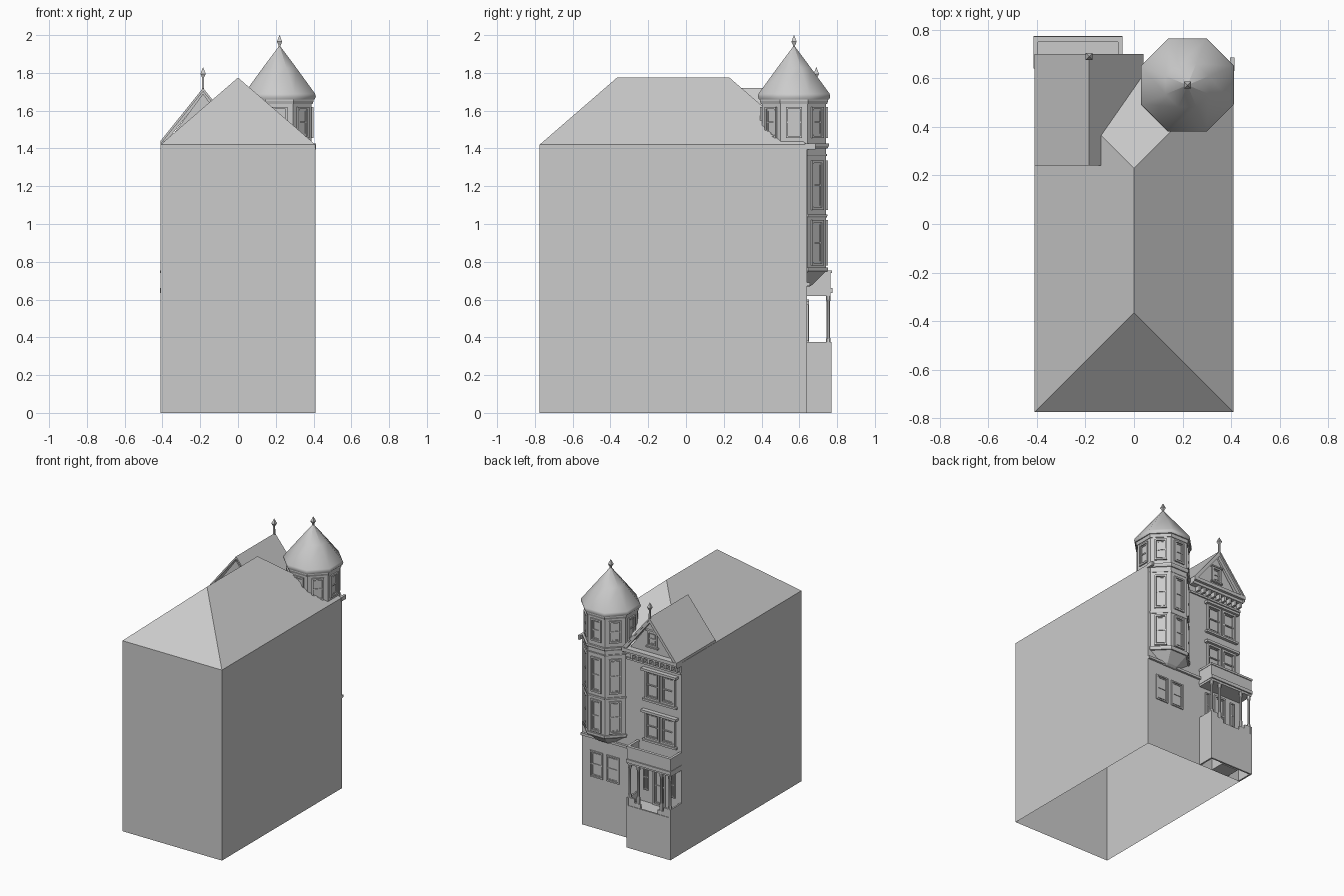
import bpy, bmesh
from math import cos, pi, radians
from mathutils import Matrix, Vector

cube = bpy.data.objects.get("Cube")
if cube:
    bpy.data.objects.remove(cube, do_unlink=True)

grey = bpy.data.materials.new("warm_grey")
grey.use_nodes = True
tone = (0.6, 0.6, 0.6, 1)
grey.diffuse_color = tone
grey.node_tree.nodes["Principled BSDF"].inputs["Base Color"].default_value = tone


def finish(name, bm, smooth=None):
    bmesh.ops.recalc_face_normals(bm, faces=bm.faces)
    me = bpy.data.meshes.new(name)
    bm.to_mesh(me)
    bm.free()
    me.materials.append(grey)
    if smooth:
        me.polygons.foreach_set("use_smooth", [True] * len(me.polygons))
        me.set_sharp_from_angle(angle=radians(smooth))
    ob = bpy.data.objects.new(name, me)
    bpy.context.collection.objects.link(ob)
    return ob


def add_box(bm, x, y, z, frame=Matrix()):
    size = [b - a for a, b in (x, y, z)]
    mid = [(a + b) / 2 for a, b in (x, y, z)]
    m = frame @ Matrix.Translation(mid) @ Matrix.Diagonal((*size, 1))
    return bmesh.ops.create_cube(bm, size=1, matrix=m)["verts"]


def boxes(name, *items):
    bm = bmesh.new()
    for item in items:
        add_box(bm, *item)
    return finish(name, bm)


def prism(name, pts, y0, y1):
    """Extrude an x-z outline along y."""
    bm = bmesh.new()
    face = bm.faces.new([bm.verts.new((x, y0, z)) for x, z in pts])
    ext = bmesh.ops.extrude_face_region(bm, geom=[face])["geom"]
    bmesh.ops.translate(bm, vec=(0, y1 - y0, 0),
                        verts=[g for g in ext if isinstance(g, bmesh.types.BMVert)])
    bm.faces.ensure_lookup_table()
    if face.is_valid and len(face.link_loops if hasattr(face, "link_loops") else face.loops) == 0:
        bm.faces.remove(face)
    return finish(name, bm)


def lathe(name, profile, centre, sides=8, smooth=None):
    """Stack flat-sided rings; radii are measured to the flats."""
    bm = bmesh.new()
    rings = []
    for r, z in profile:
        r = max(r, 0.0005) / cos(pi / sides)
        rings.append([bm.verts.new(Vector((*centre, z)) + Matrix.Rotation(
            2 * pi * (k + 0.5) / sides, 3, 'Z') @ Vector((r, 0, 0))) for k in range(sides)])
    for lo, hi in zip(rings, rings[1:]):
        for k in range(sides):
            n = (k + 1) % sides
            bm.faces.new((lo[k], lo[n], hi[n], hi[k]))
    bm.faces.new(rings[0])
    bm.faces.new(rings[-1])
    return finish(name, bm, smooth)


def wall_frame(x, y, angle=0):
    return Matrix.Translation((x, y, 0)) @ Matrix.Rotation(radians(angle), 4, 'Z')


def add_window(bm, frame, u0, u1, z0, z1, t=0.012, d=0.01):
    """Casing, meeting rail and inner sash around a pane; local +y points outward."""
    def ring(a, b, c, e, w, depth):
        for u in ((a, a + w), (b - w, b)):
            add_box(bm, u, (-0.004, depth), (c, e), frame)
        for z in ((c, c + w), (e - w, e)):
            add_box(bm, (a + w, b - w), (-0.004, depth), z, frame)
    ring(u0, u1, z0, z1, t, d)
    g = t + 0.006
    ring(u0 + g, u1 - g, z0 + g, z1 - g, t * 0.4, d * 0.5)
    mid = (z0 + z1) / 2
    add_box(bm, (u0 + t, u1 - t), (-0.004, d * 0.6), (mid - 0.004, mid + 0.004), frame)


W, BACK, FRONT, EAVE, RIDGE = 0.41, 0.64, -0.775, 1.42, 1.775

# House shell: open underneath, hipped roof on top
bm = bmesh.new()
rings = [[bm.verts.new((x, y, z)) for x, y in
          ((-W, FRONT), (W, FRONT), (W, BACK), (-W, BACK))] for z in (0, EAVE)]
for k in range(4):
    n = (k + 1) % 4
    bm.faces.new((rings[0][k], rings[0][n], rings[1][n], rings[1][k]))
finish("house_walls", bm)

bm = bmesh.new()
a, b, c, d = [bm.verts.new((x, y, EAVE)) for x, y in
              ((-W, FRONT), (W, FRONT), (W, BACK), (-W, BACK))]
e, f = bm.verts.new((0, -0.365, RIDGE)), bm.verts.new((0, 0.23, RIDGE))
for loop in ((a, b, e), (b, c, f, e), (c, d, f), (d, a, e, f)):
    bm.faces.new(loop)
finish("hipped_roof", bm)

# Corner tower with corbelled foot, trim bands and octagonal cap
TOWER, AP = (0.22, 0.572), 0.17
lathe("tower_body", [(0.085, 0.67), (0.1, 0.68), (AP, 0.75), (AP, 1.66)], TOWER)
for name, z0, z1, out in (("foot", 0.745, 0.77, 0.01), ("floor", 1.035, 1.05, 0.006),
                          ("cornice", 1.4, 1.425, 0.014), ("cornice_lower", 1.36, 1.37, 0.005),
                          ("crown", 1.635, 1.665, 0.01)):
    lathe(f"tower_{name}_band", [(AP + out * 0.5, z0), (AP + out, (z0 + z1) / 2),
                                 (AP + out, z1)], TOWER)
lathe("tower_roof", [(AP, 1.655), (0.186, 1.66), (0.192, 1.675), (0.188, 1.69),
                     (0.09, 1.825), (0.0, 1.945)], TOWER, smooth=50)

bm = bmesh.new()
for k in range(8):
    m = Matrix.Translation((*TOWER, 0)) @ Matrix.Rotation(k * pi / 4, 4, 'Z') \
        @ Matrix.Translation((0, AP, 0))
    add_window(bm, m, -0.043, 0.043, 1.455, 1.62)
    if k in (0, 1, 7):
        for z0, z1 in ((0.78, 1.02), (1.075, 1.335)):
            add_window(bm, m, -0.043, 0.043, z0, z1)
finish("tower_windows", bm)

# Spire finials
for name, centre, z, base in (("tower", TOWER, 1.945, 1.92), ("gable", (-0.185, 0.69), 1.775, 1.7)):
    lathe(name + "_finial", [(0.006, base), (0.005, z), (0.014, z + 0.02),
                             (0.0, z + 0.055)], centre, 4)

# Cross gable: infill, overhanging roof and pediment trim
GX, GZ, HALF, LOW = -0.185, 1.72, 0.225, 1.44
prism("gable_infill", [(GX - HALF + 0.02, EAVE - 0.01), (GX + HALF - 0.02, EAVE - 0.01),
                       (GX, GZ - 0.03)], 0.24, 0.655)


def chevron(drop):
    return [(GX - HALF, LOW), (GX, GZ), (GX + HALF, LOW),
            (GX + HALF, LOW - drop), (GX, GZ - drop), (GX - HALF, LOW - drop)]


prism("gable_roof", chevron(0.018), 0.24, 0.70)
prism("gable_rake_trim", chevron(0.04), 0.67, 0.695)
gable_span = (GX - HALF, GX + HALF)
boxes("gable_cornice", (gable_span, (0.63, 0.70), (1.415, 1.44)),
      (gable_span, (0.63, 0.68), (1.395, 1.415)),
      (gable_span, (0.63, 0.65), (1.335, 1.35)))
boxes("cornice_brackets", *[((x, x + 0.016), (0.63, 0.675), (1.36, 1.396))
                            for x in [GX - 0.215 + 0.046 * i for i in range(9)]])
boxes("cornice_end", ((0.395, 0.413), (0.63, 0.685), (1.395, 1.425)))
bm = bmesh.new()
add_window(bm, wall_frame(GX, 0.655), -0.04, 0.04, 1.49, 1.60)
add_box(bm, (GX - 0.05, GX + 0.05), (0.65, 0.672), (1.48, 1.49))
add_box(bm, (GX - 0.05, GX + 0.05), (0.65, 0.672), (1.60, 1.61))
finish("gable_window", bm)

# Paired sash windows with hood and sill, plus street-level windows
bm = bmesh.new()
for z0, z1 in ((0.785, 0.985), (1.085, 1.295)):
    for u0, u1 in ((-0.365, -0.245), (-0.235, -0.115)):
        add_window(bm, wall_frame(0, BACK), u0, u1, z0, z1, 0.014, 0.014)
    add_box(bm, (-0.385, -0.095), (0.63, 0.672), (z1, z1 + 0.018))
    add_box(bm, (-0.38, -0.1), (0.63, 0.662), (z0 - 0.015, z0))
finish("upper_windows", bm)
bm = bmesh.new()
for u0, u1 in ((0.1, 0.205), (0.235, 0.34)):
    add_window(bm, wall_frame(0, BACK), u0, u1, 0.38, 0.575, 0.01, 0.008)
finish("street_windows", bm)
boxes("belt_ledge", ((-0.05, W), (0.63, 0.656), (0.672, 0.69)))

# Entrance porch: base walls, floor, steps, posts and balcony
PX0, PX1, PY = -0.41, -0.05, 0.77
boxes("porch_base", ((PX0, PX1), (PY - 0.012, PY), (0, 0.315)),
      ((PX0, PX0 + 0.012), (BACK, PY), (0, 0.375)),
      ((PX1 - 0.012, PX1), (BACK, PY), (0, 0.375)),
      ((PX0, PX1), (BACK, PY), (0.295, 0.31)))
boxes("porch_rail", *[((x, x + w), (PY - 0.018, PY - 0.004), (0.31, z)) for x, w, z in
                      ((PX0, 0.06, 0.375), (PX0 + 0.06, 0.05, 0.345),
                       (PX1 - 0.06, 0.06, 0.375), (PX1 - 0.11, 0.05, 0.345))])
boxes("porch_steps", *[((-0.3, -0.16), (BACK, 0.75 - 0.03 * i), (0.05 * i, 0.05 * i + 0.05))
                       for i in range(3)])
for i, x in enumerate((PX0 + 0.014, PX0 + 0.085, PX1 - 0.085, PX1 - 0.014)):
    lathe(f"porch_column_{i + 1}", [(0.013, 0.31), (0.013, 0.39), (0.009, 0.4),
                                    (0.009, 0.585), (0.013, 0.6), (0.013, 0.63)],
          (x, PY - 0.017), 8, 40)
boxes("porch_entablature", ((PX0, PX1), (BACK, PY - 0.005), (0.62, 0.635)),
      ((PX0 - 0.003, PX1 + 0.003), (BACK, PY + 0.005), (0.635, 0.66)))
boxes("balcony_parapet", ((PX0, PX1), (PY - 0.016, PY - 0.004), (0.66, 0.745)),
      ((PX0, PX0 + 0.012), (BACK, PY - 0.004), (0.66, 0.745)),
      ((PX1 - 0.012, PX1), (BACK, PY - 0.004), (0.66, 0.745)))
boxes("balcony_cap", ((PX0 - 0.003, PX1 + 0.003), (PY - 0.02, PY + 0.002), (0.74, 0.755)),
      *[((x, x + 0.018), (BACK, PY), (0.74, 0.755)) for x in (PX0 - 0.003, PX1 - 0.015)])

# Front door with side panels
bm = bmesh.new()
add_window(bm, wall_frame(0, BACK), -0.28, -0.18, 0.31, 0.6)
for u in (-0.36, -0.14):
    add_window(bm, wall_frame(0, BACK), u, u + 0.04, 0.4, 0.59, 0.008)
finish("front_door", bm)
